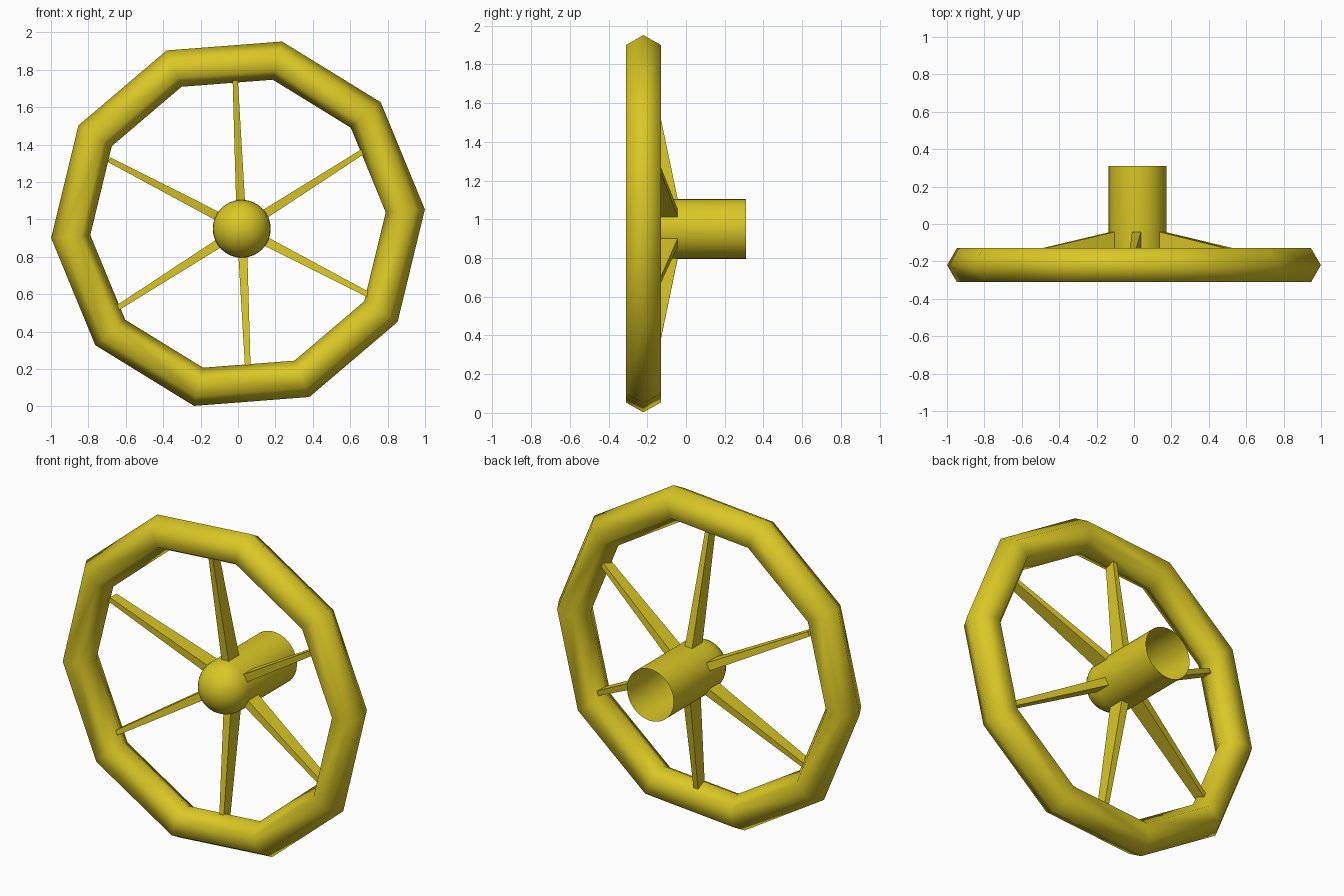
import bpy, bmesh
from math import sin, cos, pi, radians
from mathutils import Matrix, Vector

if "Cube" in bpy.data.objects:
    bpy.data.objects.remove(bpy.data.objects["Cube"], do_unlink=True)

yellow = bpy.data.materials.new("olive yellow")
yellow.use_nodes = True
colour = (0.70, 0.57, 0.018, 1)
yellow.diffuse_color = colour
yellow.node_tree.nodes["Principled BSDF"].inputs["Base Color"].default_value = colour


def finish(name, bm, smooth):
    bmesh.ops.remove_doubles(bm, verts=bm.verts, dist=0.0005)
    bmesh.ops.recalc_face_normals(bm, faces=bm.faces)
    for f in bm.faces:
        f.smooth = smooth
    mesh = bpy.data.meshes.new(name)
    bm.to_mesh(mesh)
    bm.free()
    mesh.materials.append(yellow)
    obj = bpy.data.objects.new(name, mesh)
    bpy.context.collection.objects.link(obj)
    return obj


def lathe(name, profile, closed, sides, start, centre):
    """Spin (radius, y) points around the y axis through centre (x, z)."""
    bm = bmesh.new()
    rings = []
    for i in range(sides):
        a = start + 2 * pi * i / sides
        rings.append([bm.verts.new((centre[0] + r * cos(a), y, centre[1] + r * sin(a)))
                      for r, y in profile])
    n = len(profile)
    for i in range(sides):
        p, q = rings[i], rings[(i + 1) % sides]
        for j in range(n if closed else n - 1):
            k = (j + 1) % n
            bm.faces.new((p[j], p[k], q[k], q[j]))
    return finish(name, bm, True)


# Ten-sided rim with a hexagonal section
section = [(0.897 + 0.105 * cos(pi * i / 3), -0.22 + 0.105 * sin(pi * i / 3))
           for i in range(6)]
lathe("rim", section, True, 10, radians(4.4), (0, 0.977))

# Hub tube, open at the back, with a round nose
hub = (0.02, 0.95)
radius = 0.155
nose = [(radius * sin(pi / 2 * i / 8), -0.14 - radius * cos(pi / 2 * i / 8))
        for i in range(9)]
lathe("hub", nose + [(radius, 0.31)], False, 32, 0, hub)

# Tapered spokes: distance, half width, front y, back y at root and tip
root = (0.14, 0.024, -0.14, -0.04)
tip = (0.80, 0.014, -0.24, -0.178)
for s in range(6):
    bm = bmesh.new()
    turn = Matrix.Rotation(-radians(32.5 + 60 * s), 3, 'Y')
    ends = []
    for r, w, front, back in (root, tip):
        corners = [(r, front, -w), (r, front, w), (r, back, w), (r, back, -w)]
        ends.append([bm.verts.new(turn @ Vector(c) + Vector((hub[0], 0, hub[1])))
                     for c in corners])
    a, b = ends
    bm.faces.new(a)
    bm.faces.new(b)
    for j in range(4):
        k = (j + 1) % 4
        bm.faces.new((a[j], a[k], b[k], b[j]))
    finish(f"spoke_{s + 1}", bm, False)
